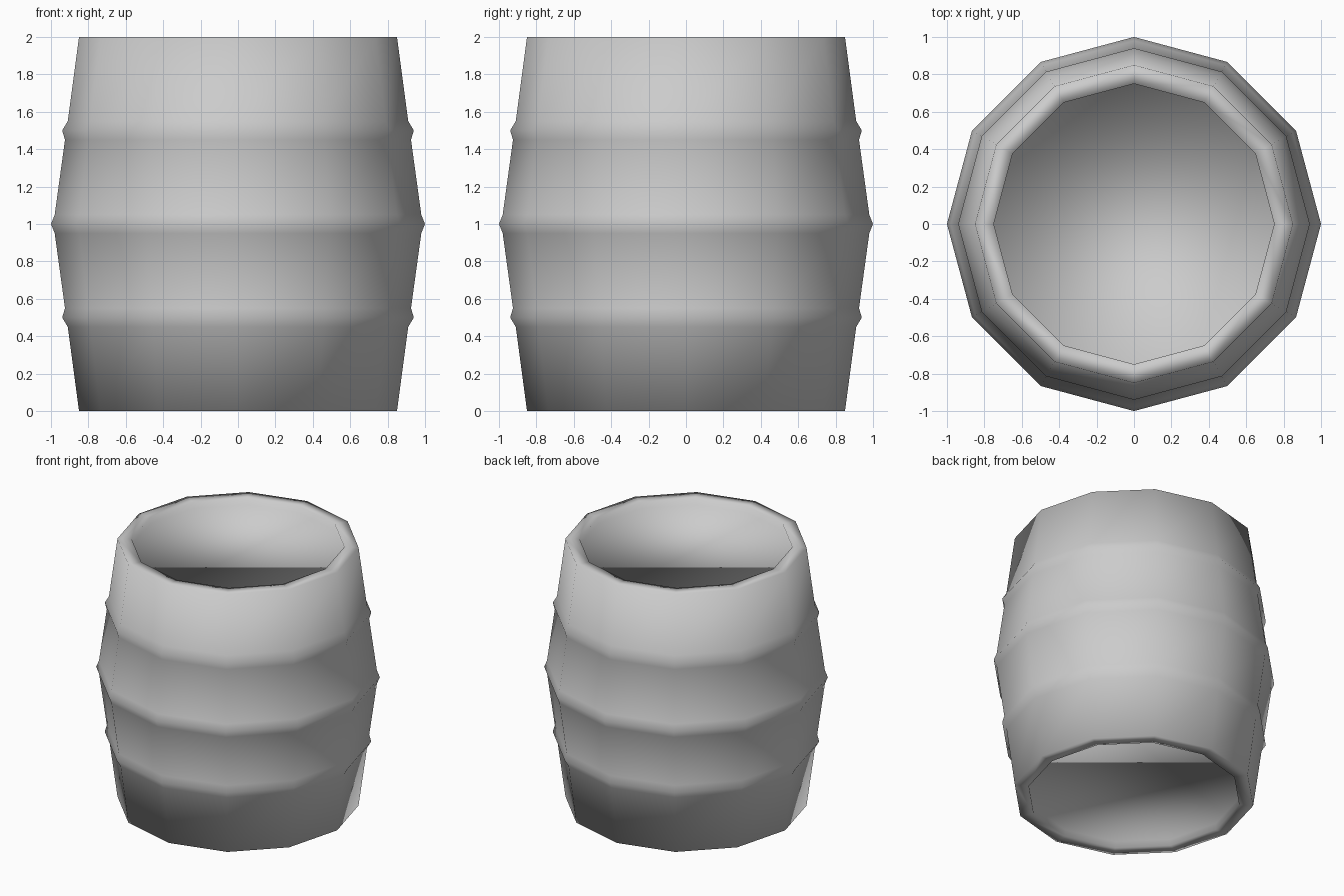
import bpy, bmesh, math

if "Cube" in bpy.data.objects:
    bpy.data.objects.remove(bpy.data.objects["Cube"])

SIDES = 12

# Barrel profile (radius, height): recessed bottom, staves with three raised hoops, recessed lid
profile = [(0.75, 0.05), (0.75, 0.0), (0.85, 0.0),
           (0.91, 0.45), (0.94, 0.50), (0.925, 0.55),
           (0.98, 0.95), (1.0, 1.0), (0.98, 1.05),
           (0.925, 1.45), (0.94, 1.50), (0.91, 1.55),
           (0.85, 2.0), (0.75, 2.0), (0.75, 1.95)]

bm = bmesh.new()
rings = []
for r, z in profile:
    rings.append([bm.verts.new((r * math.cos(2 * math.pi * i / SIDES),
                                r * math.sin(2 * math.pi * i / SIDES), z))
                  for i in range(SIDES)])

# Skin between neighbouring rings
for a, b in zip(rings, rings[1:]):
    for i in range(SIDES):
        j = (i + 1) % SIDES
        bm.faces.new((a[i], a[j], b[j], b[i]))

# Bottom and lid discs
bm.faces.new(rings[0][::-1])
bm.faces.new(rings[-1])
bmesh.ops.recalc_face_normals(bm, faces=bm.faces)

# Smooth shading all over
for f in bm.faces:
    f.smooth = True

mesh = bpy.data.meshes.new("barrel")
bm.to_mesh(mesh)
bm.free()
barrel = bpy.data.objects.new("barrel", mesh)
bpy.context.collection.objects.link(barrel)
